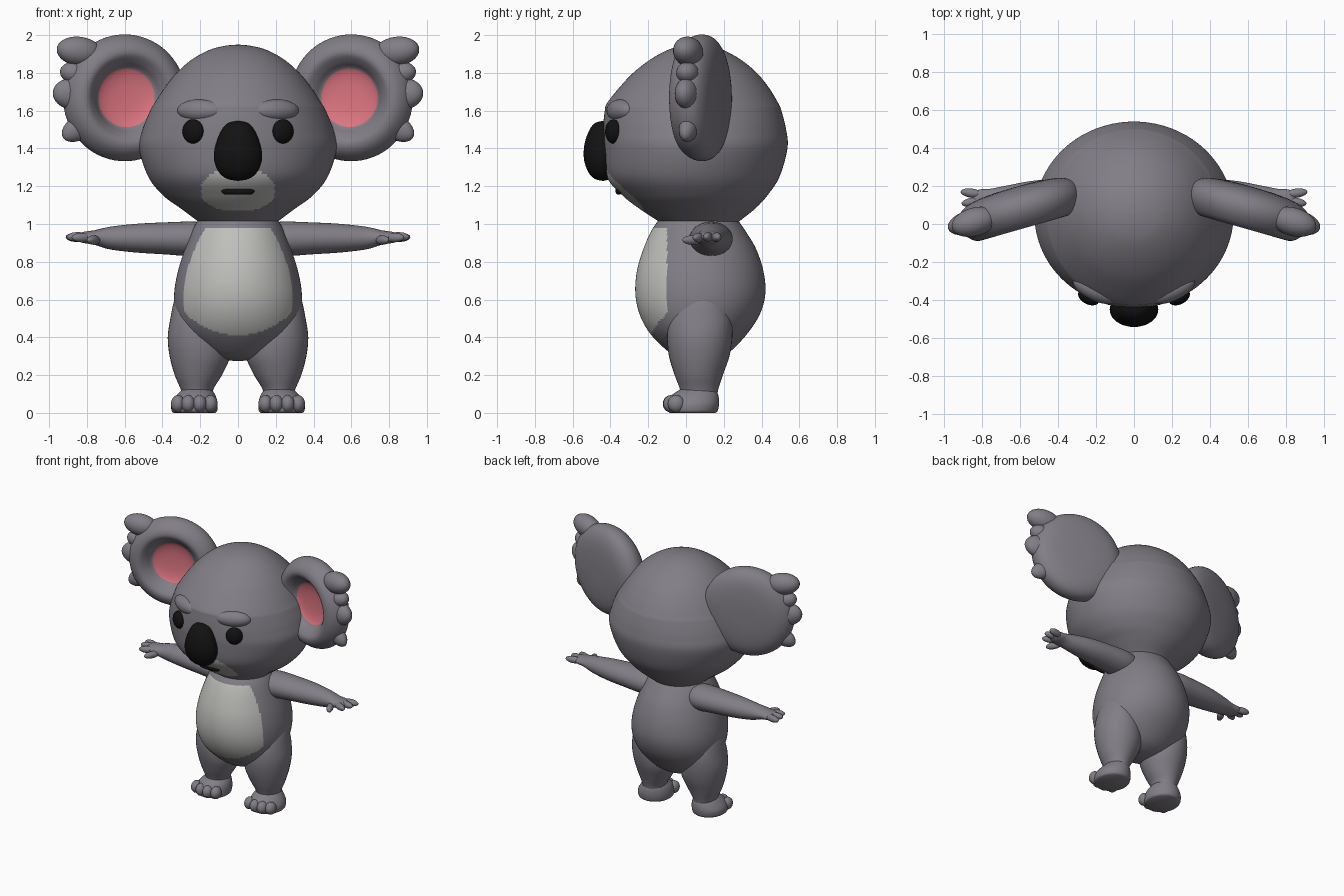
import bpy, bmesh, math
from mathutils import Matrix, Vector

if "Cube" in bpy.data.objects:
    bpy.data.objects.remove(bpy.data.objects["Cube"])


def material(name, color):
    m = bpy.data.materials.new(name)
    m.diffuse_color = (*color, 1)
    m.use_nodes = True
    m.node_tree.nodes["Principled BSDF"].inputs["Base Color"].default_value = m.diffuse_color
    return m


FUR = material("grey fur", (0.225, 0.208, 0.24))
PALE = material("pale fur", (0.52, 0.52, 0.50))
PINK = material("ear pink", (0.72, 0.18, 0.22))
BLACK = material("black", (0.006, 0.006, 0.006))


def finish(name, bm, mats, rule=None, mirror=False):
    """Turn a bmesh into an object, with an optional copy across x."""
    bmesh.ops.remove_doubles(bm, verts=bm.verts, dist=1e-5)
    for f in bm.faces:
        f.smooth = True
        f.material_index = rule(f.calc_center_median()) if rule else 0
    sides = (("_left", 1), ("_right", -1)) if mirror else (("", 1),)
    for suffix, s in sides:
        if s < 0:
            bmesh.ops.scale(bm, vec=(-1, 1, 1), verts=bm.verts)
        bmesh.ops.recalc_face_normals(bm, faces=bm.faces)
        me = bpy.data.meshes.new(name + suffix)
        bm.to_mesh(me)
        for m in mats:
            me.materials.append(m)
        bpy.context.collection.objects.link(bpy.data.objects.new(name + suffix, me))
    bm.free()


def spline(rows, steps):
    """Smooth curve through rows of numbers."""
    out = []
    for i in range(len(rows) - 1):
        p0, p1 = rows[max(i - 1, 0)], rows[i]
        p2, p3 = rows[i + 1], rows[min(i + 2, len(rows) - 1)]
        for k in range(steps):
            t = k / steps
            out.append([0.5 * (2 * b + (c - a) * t + (2 * a - 5 * b + 4 * c - d) * t * t
                               + (3 * b - a - 3 * c + d) * t ** 3)
                        for a, b, c, d in zip(p0, p1, p2, p3)])
    return out + [list(rows[-1])]


def skin(bm, rings):
    """Quads between closed rings of points, with end caps."""
    vs = [[bm.verts.new(p) for p in ring] for ring in rings]
    n = len(vs[0])
    for a, b in zip(vs, vs[1:]):
        for j in range(n):
            bm.faces.new((a[j], a[(j + 1) % n], b[(j + 1) % n], b[j]))
    bm.faces.new(vs[0])
    bm.faces.new(vs[-1])


def loft(name, rows, mats, seg=40, steps=5, along_x=False, **kw):
    """Rows: position on the axis, then min/max of each cross direction."""
    rings = []
    for t, a0, a1, b0, b1 in spline(rows, steps):
        ring = []
        for j in range(seg):
            w = math.tau * j / seg
            a = (a0 + a1) / 2 + (a1 - a0) / 2 * math.cos(w)
            b = (b0 + b1) / 2 + (b1 - b0) / 2 * math.sin(w)
            ring.append((t, a, b) if along_x else (a, b, t))
        rings.append(ring)
    bm = bmesh.new()
    skin(bm, rings)
    finish(name, bm, mats, **kw)


def blob(name, pos, size, mat, yaw=0, pitch=0, base=Matrix(), mirror=True):
    """Ellipsoid, turned about z (yaw) and y (pitch), in degrees."""
    m = (base @ Matrix.Translation(pos) @ Matrix.Rotation(math.radians(yaw), 4, 'Z')
         @ Matrix.Rotation(math.radians(pitch), 4, 'Y') @ Matrix.Diagonal((*size, 1)))
    bm = bmesh.new()
    bmesh.ops.create_uvsphere(bm, u_segments=28, v_segments=18, radius=1, matrix=m)
    finish(name, bm, [mat], mirror=mirror)


def sym(rows):
    """Rows (z, half width, front y, back y) centred on x = 0."""
    return [(z, -w, w, f, b) for z, w, f, b in rows]


# Head with pale muzzle
loft("head", sym([
    (0.98, 0.17, -0.10, 0.25), (1.02, 0.22, -0.155, 0.29), (1.08, 0.30, -0.245, 0.365),
    (1.15, 0.395, -0.335, 0.43), (1.25, 0.475, -0.42, 0.495), (1.4, 0.523, -0.44, 0.537),
    (1.5, 0.505, -0.44, 0.53), (1.6, 0.465, -0.43, 0.505), (1.64, 0.442, -0.418, 0.488),
    (1.72, 0.39, -0.355, 0.44), (1.8, 0.325, -0.28, 0.375), (1.87, 0.245, -0.19, 0.29),
    (1.92, 0.155, -0.10, 0.20), (1.943, 0.07, -0.02, 0.12), (1.95, 0, 0.05, 0.05)]),
    [FUR, PALE], seg=192, steps=9,
    rule=lambda c: int(c.y < -0.1 and abs(c.x / 0.195) ** 2.4
                       + abs((c.z - 1.18) / 0.11) ** 2.4 < 1))

# Body with pale belly
loft("body", sym([
    (0.275, 0.02, 0.06, 0.10), (0.29, 0.12, -0.03, 0.17), (0.33, 0.20, -0.10, 0.24),
    (0.42, 0.29, -0.19, 0.325), (0.52, 0.33, -0.245, 0.39), (0.63, 0.338, -0.268, 0.42),
    (0.75, 0.318, -0.26, 0.41), (0.87, 0.28, -0.225, 0.37), (0.97, 0.24, -0.18, 0.31),
    (1.04, 0.20, -0.13, 0.26)]),
    [FUR, PALE], seg=160, steps=9,
    rule=lambda c: int(c.y < -0.1 and 0.41 + 1.45 * c.x ** 2 < c.z < 0.975))

# Nose
loft("nose", sym([
    (1.228, 0, -0.44, -0.44), (1.24, 0.06, -0.485, -0.40), (1.28, 0.105, -0.52, -0.38),
    (1.35, 0.128, -0.541, -0.36), (1.43, 0.115, -0.536, -0.36), (1.5, 0.085, -0.51, -0.38),
    (1.535, 0.05, -0.48, -0.40), (1.546, 0, -0.44, -0.44)]), [BLACK])

# Mouth: a short bar hugging the muzzle
bar = []
for i in range(13):
    x = -0.09 + 0.015 * i
    r = 0.02 * (1 - abs(x / 0.09) ** 6) ** 0.5
    y = 0.05 - 0.412 * math.sqrt(1 - (x / 0.42) ** 2)
    bar.append((x, y - r * 0.6, y + r, 1.175 - r, 1.175 + r))
loft("mouth", bar, [BLACK], seg=16, steps=2, along_x=True)

# Eyes and soft brows
blob("eye", (0.238, -0.385, 1.49), (0.06, 0.038, 0.064), BLACK, yaw=27)
blob("brow", (0.2, -0.345, 1.6), (0.13, 0.06, 0.06), FUR, yaw=24)

# Ears: dished discs turned inward, with a pink centre
EAR = Matrix.Translation((0.6, 0.085, 1.668)) @ Matrix.Rotation(math.radians(-16), 4, 'Z')
profile = spline([(0.0, -0.01), (0.09, -0.015), (0.155, -0.035), (0.19, -0.075),
                  (0.235, -0.108), (0.285, -0.095), (0.325, -0.045), (0.335, 0.01),
                  (0.31, 0.06), (0.24, 0.095), (0.12, 0.11), (0.0, 0.112)], 4)
rings = [[EAR @ Vector((r * math.cos(math.tau * j / 72), d, r * math.sin(math.tau * j / 72)))
          for j in range(72)] for r, d in profile]
ear = bmesh.new()
skin(ear, rings)
EAR_INV = EAR.inverted()


def ear_rule(c):
    p = EAR_INV @ c
    return int(p.y < 0.02 and math.hypot(p.x, p.z) < 0.155)


finish("ear", ear, [FUR, PINK], rule=ear_rule, mirror=True)

# Ear tufts: local position, size, pitch
for name, pos, size, pitch in (
        ("upper", (0.25, -0.005, 0.245), (0.125, 0.075, 0.078), -8),
        ("middle", (0.28, 0, 0.02), (0.115, 0.062, 0.085), -5),
        ("between", (0.27, 0, 0.13), (0.085, 0.06, 0.06), -10),
        ("lower", (0.245, 0, -0.155), (0.11, 0.05, 0.065), 30)):
    blob("ear_tuft_" + name, pos, size, FUR, pitch=pitch, base=EAR)

# Arms
loft("arm", [
    (0.10, 0.06, 0.20, 0.85, 0.99), (0.22, 0.02, 0.245, 0.83, 1.012),
    (0.4, 0.03, 0.24, 0.84, 1.008), (0.55, 0.045, 0.225, 0.85, 1.0),
    (0.68, 0.06, 0.20, 0.866, 0.985), (0.76, 0.055, 0.185, 0.89, 0.967),
    (0.82, 0.06, 0.18, 0.90, 0.958), (0.85, 0.09, 0.15, 0.915, 0.945)],
    [FUR], along_x=True, mirror=True)

# Fingers and thumb
for i, (x, y, z, yaw) in enumerate(((0.853, 0.162, 0.93, 8), (0.848, 0.115, 0.932, -8),
                                    (0.825, 0.068, 0.928, -24), (0.765, 0.035, 0.915, -62))):
    blob("finger_%d" % (i + 1), (x, y, z), (0.06, 0.024, 0.025), FUR, yaw=yaw)

# Legs
loft("leg", [
    (0.05, 0.135, 0.29, -0.02, 0.16), (0.12, 0.132, 0.302, -0.03, 0.17),
    (0.2, 0.085, 0.335, -0.06, 0.195), (0.3, 0.042, 0.362, -0.09, 0.23),
    (0.4, 0.05, 0.372, -0.10, 0.245), (0.5, 0.10, 0.358, -0.085, 0.24),
    (0.6, 0.16, 0.336, -0.03, 0.20), (0.66, 0.21, 0.30, 0.05, 0.14)],
    [FUR], mirror=True)

# Feet with rounded toes
loft("foot", [
    (0, 0.12, 0.34, -0.085, 0.155), (0.012, 0.11, 0.352, -0.098, 0.168),
    (0.05, 0.108, 0.352, -0.098, 0.175), (0.09, 0.118, 0.328, -0.08, 0.172),
    (0.125, 0.14, 0.295, -0.03, 0.16)], [FUR], mirror=True)
for i, (x, y) in enumerate(((0.145, -0.062), (0.203, -0.078), (0.263, -0.075), (0.318, -0.052))):
    blob("toe_%d" % (i + 1), (x, y, 0.048), (0.037, 0.045, 0.046), FUR)

# Smooth shading with crisp soles
bpy.ops.object.select_all(action='SELECT')
bpy.context.view_layer.objects.active = bpy.context.selected_objects[0]
bpy.ops.object.shade_smooth_by_angle(angle=math.radians(50))
